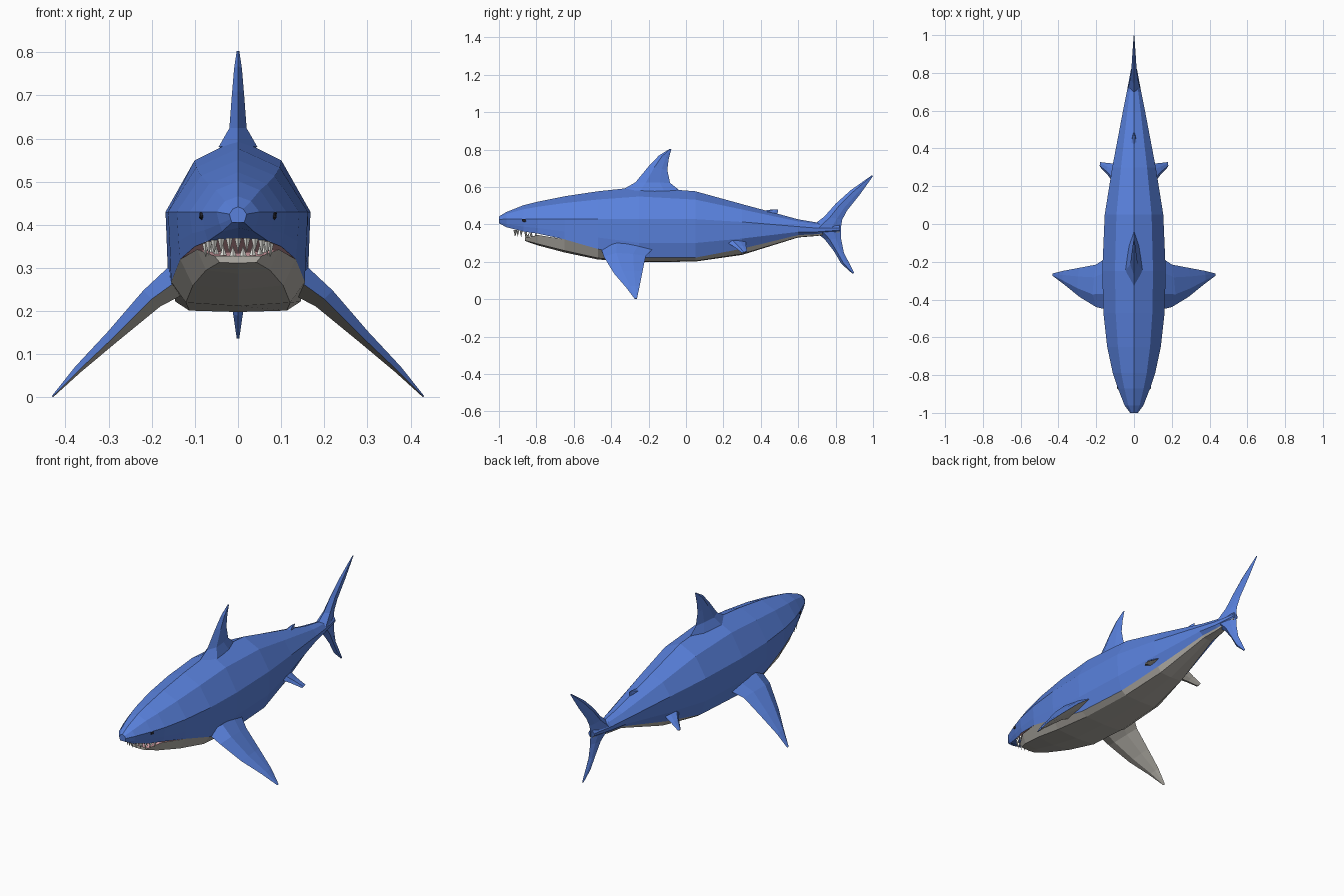
import bpy, bmesh, math
from mathutils import Vector, Matrix

if "Cube" in bpy.data.objects:
    bpy.data.objects.remove(bpy.data.objects["Cube"])


def material(name, rgb):
    m = bpy.data.materials.new(name)
    m.diffuse_color = (*rgb, 1)
    m.use_nodes = True
    m.node_tree.nodes["Principled BSDF"].inputs["Base Color"].default_value = m.diffuse_color
    return m


BLUE = material("blue_skin", (0.10, 0.22, 0.72))
PALE = material("pale_belly", (0.45, 0.43, 0.39))
PINK = material("pink_mouth", (0.75, 0.40, 0.43))
WHITE = material("tooth_white", (0.85, 0.85, 0.80))
BLACK = material("eye_black", (0.02, 0.02, 0.03))


def finish(name, bm, mats, recalc=True):
    if recalc:
        bmesh.ops.recalc_face_normals(bm, faces=bm.faces[:])
    me = bpy.data.meshes.new(name)
    for m in mats:
        me.materials.append(m)
    if len(mats) > 1:
        bm.normal_update()
        for f in bm.faces:
            f.material_index = int(f.normal.z < -0.05)
    bm.to_mesh(me)
    bm.free()
    ob = bpy.data.objects.new(name, me)
    bpy.context.collection.objects.link(ob)
    return ob


def loft(name, rings, mats, closed=False, start=False, end=False):
    bm = bmesh.new()
    vs = [[bm.verts.new(p) for p in r] for r in rings]
    n = len(rings[0])
    for a, b in zip(vs, vs[1:]):
        for i in range(n if closed else n - 1):
            j = (i + 1) % n
            bm.faces.new((a[i], a[j], b[j], b[i]))
    if start:
        bm.faces.new(vs[0])
    if end:
        bm.faces.new(vs[-1])
    return finish(name, bm, mats)


def both_sides(y, half):
    # half section runs from the centre line outwards
    return [(-x, y, z) for x, z in reversed(half[1:])] + [(x, y, z) for x, z in half]


# Body stations: y, half width, top z, widest z, lower edge half width, lower edge z
BODY = [(-1.0, .020, .442, .425, .014, .406), (-.96, .050, .466, .430, .036, .385),
        (-.87, .085, .502, .430, .070, .362), (-.79, .112, .522, .430, .100, .350),
        (-.65, .142, .550, .430, .134, .320), (-.47, .162, .577, .430, .155, .268),
        (-.25, .168, .600, .430, .145, .222), (.05, .155, .577, .428, .125, .222),
        (.30, .115, .508, .413, .088, .270), (.60, .058, .427, .388, .036, .343),
        (.70, .038, .410, .380, .024, .348), (.82, .016, .398, .380, .010, .362)]


def upper(s):
    y, w, top, mid, wl, zl = s
    return both_sides(y, [(0, top), (.6 * w, mid + .7 * (top - mid)), (w, mid),
                          (max(.97 * w, wl) if y > -.7 else (w + wl) / 2, mid - .62 * (mid - zl)), (wl, zl)])


loft("upper_body", [upper(s) for s in BODY], [BLUE], start=True, end=True)

# Belly and lower jaw: y, rim half width, rim z, bottom z
JAW = [(-.86, .055, .328, .311), (-.79, .095, .343, .287)]
BOTTOM = [.250, .212, .198, .201, .237, .330, .338, .357]
BELLY = JAW + [(s[0], s[4], s[5], b) for s, b in zip(BODY[4:], BOTTOM)]
loft("belly_and_lower_jaw",
     [both_sides(y, [(0, zb), (.78 * w, zb + .14 * (zr - zb)), (w, zr)]) for y, w, zr, zb in BELLY],
     [PALE], start=True)

# Snout underside, mouth roof and mouth floor
roof = [both_sides(s[0], [(0, s[5] + .008), (s[4], s[5])]) for s in BODY[:5]]
loft("snout_underside", roof[:3], [BLUE])
loft("mouth_roof", roof[2:], [PINK])
loft("mouth_floor", [both_sides(y, [(0, zr - .008), (w, zr)]) for y, w, zr, zb in BELLY[:3]], [PINK])


def fin(name, stations, normal, mats, mirror=False):
    # each station: leading edge, trailing edge, half thickness
    rings = []
    for le, te, h in stations:
        a, b, n = Vector(le), Vector(te), Vector(normal).normalized() * h
        p, q = a.lerp(b, .3), a.lerp(b, .7)
        rings.append([a, p + n, q + n * .6, b, q - n * .6, p - n])
    ob = loft(name, rings, mats, closed=True, start=True, end=True)
    if mirror:
        m = ob.modifiers.new("mirror", 'MIRROR')
        m.use_axis = (True, False, False)
    return ob


def upright(rows):
    return [((0, a, b), (0, c, d), h) for a, b, c, d, h in rows]


# Fins on the centre line
fin("dorsal_fin", upright([(-.34, .585, -.02, .57, .045), (-.27, .625, -.085, .622, .020),
                           (-.20, .710, -.10, .690, .014), (-.145, .768, -.092, .752, .009),
                           (-.088, .803, -.078, .803, .003)]), (1, 0, 0), [BLUE])
fin("rear_dorsal_fin", upright([(.37, .470, .47, .450, .018), (.42, .474, .49, .456, .012),
                                (.455, .479, .492, .479, .004)]), (1, 0, 0), [BLUE])
fin("tail_fin", upright([(.993, .662, 1.0, .658, .002), (.88, .582, .930, .560, .009),
                         (.80, .510, .862, .475, .014), (.74, .442, .835, .425, .020),
                         (.66, .382, .828, .382, .034), (.74, .322, .830, .320, .020),
                         (.79, .258, .845, .245, .015), (.83, .190, .872, .195, .011),
                         (.890, .136, .900, .140, .003)]), (1, 0, 0), [BLUE])

# Paired fins with pale undersides
fin("pectoral_fins", [((.135, -.455, .275), (.135, -.17, .275), .038),
                      ((.200, -.440, .228), (.200, -.215, .232), .027),
                      ((.290, -.385, .138), (.290, -.232, .150), .016),
                      ((.370, -.320, .062), (.375, -.248, .070), .009),
                      ((.430, -.275, .002), (.430, -.262, .002), .002)],
    (.73, 0, .68), [BLUE, PALE], True)
fin("pelvic_fins", [((.095, .200, .315), (.085, .320, .315), .018),
                    ((.140, .260, .278), (.135, .322, .282), .010),
                    ((.178, .300, .247), (.180, .328, .255), .004)],
    (.7, 0, .7), [BLUE, PALE], True)

# Teeth along both jaws
bm = bmesh.new()
for count, rx, y0, ry, z0, dz, length, sign in ((11, .078, -.80, .115, .354, .016, .034, -1),
                                                (8, .064, -.785, .068, .336, -.008, .024, 1)):
    for i in range(count):
        a = math.radians(-75 + 150 * i / (count - 1))
        pos = Vector((rx * math.sin(a), y0 - ry * math.cos(a),
                      z0 + dz * math.cos(a) + sign * length / 2))
        rot = Matrix.Rotation(math.pi if sign < 0 else 0, 4, 'X')
        bmesh.ops.create_cone(bm, cap_ends=True, segments=4, radius1=.008, radius2=0,
                              depth=length, matrix=Matrix.Translation(pos) @ rot)
finish("teeth", bm, [WHITE])

# Eyes
bm = bmesh.new()
for side in (-1, 1):
    bmesh.ops.create_icosphere(bm, subdivisions=1, radius=1,
                               matrix=Matrix.Translation((side * .083, -.862, .422))
                               @ Matrix.Diagonal((.008, .016, .012, 1)))
finish("eyes", bm, [BLACK])
